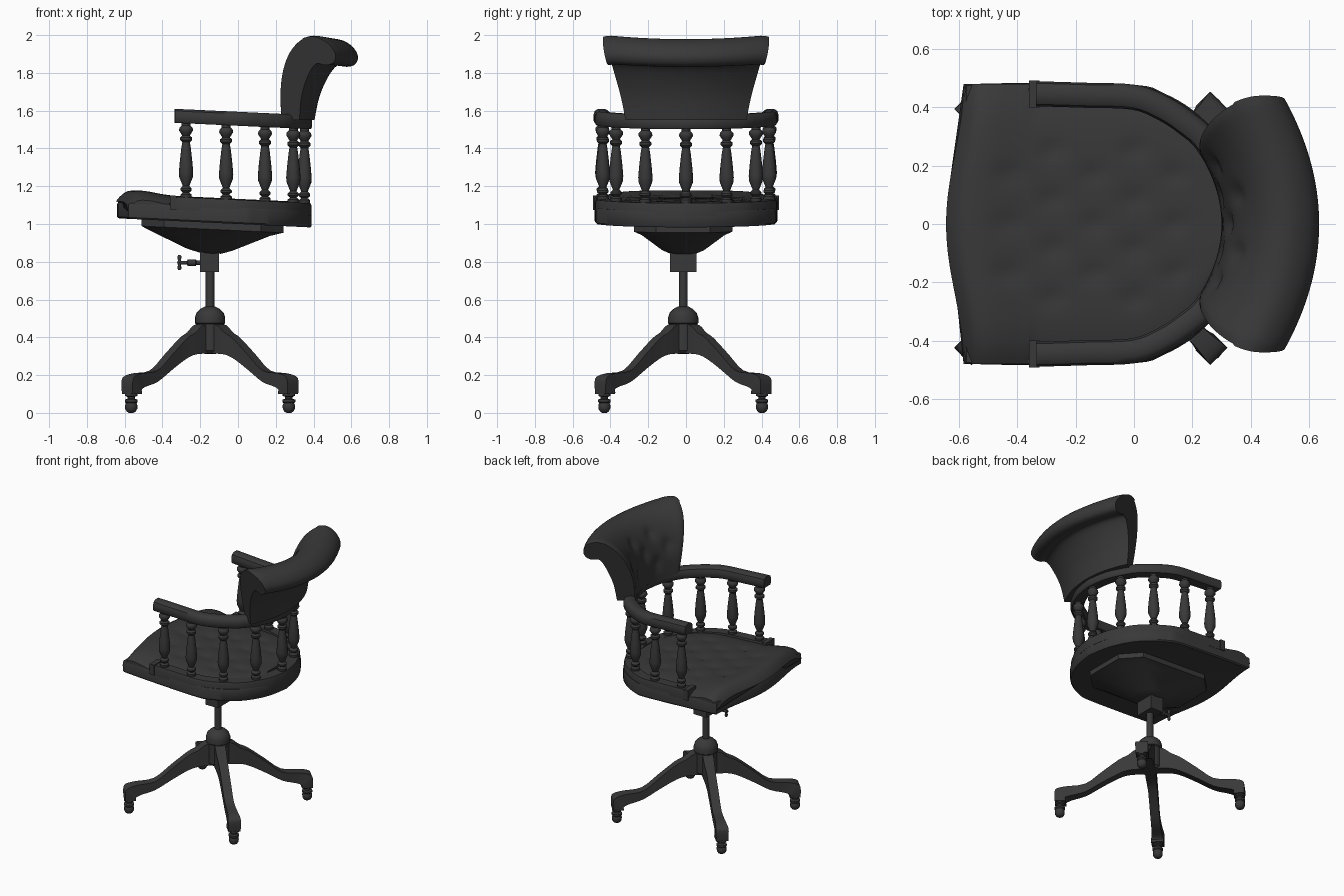
import bpy, bmesh, math
from math import pi, sin, cos, sqrt, exp

if "Cube" in bpy.data.objects:
    bpy.data.objects.remove(bpy.data.objects["Cube"])

TILT = 0.047            # the seat and everything on it leans back
CX, CY = -0.148, -0.015  # pedestal axis

mat = bpy.data.materials.new("dark")
mat.diffuse_color = (0.04, 0.04, 0.04, 1)
mat.use_nodes = True
mat.node_tree.nodes["Principled BSDF"].inputs["Base Color"].default_value = mat.diffuse_color


def loft(name, rings, tilt=False, caps=True, angle=40):
    """Skin a list of closed rings with equal point counts."""
    bm = bmesh.new()
    vs = [[bm.verts.new((x, y, z - TILT * x if tilt else z)) for x, y, z in r] for r in rings]
    n = len(rings[0])
    for a, b in zip(vs, vs[1:]):
        for i in range(n):
            j = (i + 1) % n
            bm.faces.new((a[i], a[j], b[j], b[i]))
    if caps:
        bm.faces.new(vs[0])
        bm.faces.new(vs[-1])
    bmesh.ops.recalc_face_normals(bm, faces=bm.faces)
    me = bpy.data.meshes.new(name)
    bm.to_mesh(me)
    bm.free()
    ob = bpy.data.objects.new(name, me)
    bpy.context.collection.objects.link(ob)
    me.materials.append(mat)
    bpy.ops.object.select_all(action='DESELECT')
    ob.select_set(True)
    bpy.context.view_layer.objects.active = ob
    bpy.ops.object.shade_smooth_by_angle(angle=math.radians(angle))
    return ob


def spline(pts, n=4):
    """Catmull-Rom through points of any dimension."""
    p = [pts[0]] + list(pts) + [pts[-1]]
    out = []
    for i in range(1, len(p) - 2):
        for k in range(n):
            t = k / n
            out.append(tuple(0.5 * (2 * b + (c - a) * t + (2 * a - 5 * b + 4 * c - d) * t * t
                                    + (3 * b - a - 3 * c + d) * t ** 3)
                             for a, b, c, d in zip(*p[i - 1:i + 3])))
    return out + [tuple(pts[-1])]


def lathe(name, prof, cx, cy, dz=0, seg=20):
    return loft(name, [[(cx + r * cos(2 * pi * i / seg), cy + r * sin(2 * pi * i / seg), z + dz)
                        for i in range(seg)] for r, z in prof])


def box(name, x0, x1, y0, y1, z0, z1, tilt=False):
    return loft(name, [[(x0, y0, z), (x1, y0, z), (x1, y1, z), (x0, y1, z)] for z in (z0, z1)], tilt)


def sweep(name, path, section):
    """Carry an (offset, z) section along a plan path."""
    rings = []
    for i, (x, y) in enumerate(path):
        a, b = path[max(i - 1, 0)], path[min(i + 1, len(path) - 1)]
        dx, dy = b[0] - a[0], b[1] - a[1]
        l = math.hypot(dx, dy)
        rings.append([(x + dy / l * o, y - dx / l * o, z) for o, z in section])
    return loft(name, rings, True)


def mirrored(half):
    return half + [(x, -y) for x, y in half[-2::-1]]


def bow(s):
    return 0.06 * (0.5 + 0.5 * cos(pi * s))


def dents(a, b, centres, size):
    return sum(exp(-((a - p) ** 2 + (b - q) ** 2) / size ** 2) for p, q in centres)


# Four curved legs: top edge, bottom edge, half width
stations = spline([(0, .475, 0, .313, .035), (.085, .465, .10, .313, .035), (.14, .425, .16, .305, .033),
                   (.20, .395, .22, .28, .03), (.31, .31, .31, .23, .03), (.42, .225, .42, .165, .03),
                   (.54, .21, .51, .14, .033), (.60, .195, .55, .125, .04), (.62, .17, .55, .11, .042),
                   (.62, .10, .55, .10, .04)], 3)
for k in range(4):
    c, s = cos(pi / 4 + k * pi / 2), sin(pi / 4 + k * pi / 2)
    loft(f"leg_{k+1}", [[(CX + r * c - h * s, CY + r * s + h * c, z)
                         for r, z, h in ((a, b, w), (a, b, -w), (d, e, -w), (d, e, w))]
                        for a, b, d, e, w in stations])
    lathe(f"caster_{k+1}", [(.033, .105), (.033, .09), (.02, .085), (.02, .075), (.034, .07), (.034, .058),
                            (.028, .052), (.033, .04), (.032, .022), (.024, .007), (.012, 0)],
          CX + .59 * c, CY + .59 * s, seg=14)

# Pedestal: hub, dome, column, clamp block, tension screw
lathe("hub", [(.06, .315), (.075, .33), (.075, .48)], CX, CY)
lathe("hub_dome", [(.07, .465), (.08, .475), (.08, .505), (.072, .53), (.052, .55), (.03, .562)], CX, CY)
lathe("column", [(.023, .54), (.023, .78)], CX, CY)
box("clamp_block", -.20, -.10, CY - .07, CY + .07, .745, .86)


def rod(name, prof):
    return loft(name, [[(x, CY + r * cos(a * pi / 6), .795 + r * sin(a * pi / 6)) for a in range(12)]
                       for x, r in prof])


rod("tension_screw", [(-.32, .01), (-.27, .01), (-.265, .018), (-.225, .018), (-.22, .012), (-.19, .012)])
lathe("screw_handle", [(.006, .757), (.011, .765), (.008, .785), (.012, .795), (.008, .805),
                       (.011, .828), (.006, .836)], -.31, CY, seg=10)


# Flared mounting plate under the seat
def chamfered(x0, x1, h, z):
    c, y = h * .45, CY
    return [(x0, y - h + c, z), (x0 + c, y - h, z), (x1 - c, y - h, z), (x1, y - h + c, z),
            (x1, y + h - c, z), (x1 - c, y + h, z), (x0 + c, y + h, z), (x0, y + h - c, z)]


loft("mounting_plate", [chamfered(-.51, .24, .26, 1.01), chamfered(-.51, .24, .26, .965),
                        chamfered(-.47, .17, .22, .945), chamfered(-.27, -.03, .11, .857),
                        chamfered(-.20, -.09, .07, .838)], True, angle=25)

# Seat frame: bowed front, straight sides, round back
side = spline([(-.58, .48), (-.36, .484), (0, .478), (.1, .45), (.2, .392), (.29, .30), (.36, .16), (.39, 0)])
front = [(-.58 - bow(s / 10), .48 * s / 10) for s in range(-9, 10)]
outline = mirrored(side) + front
loft("seat_frame", [[(x * f + .0, y * f, z) for x, y in outline]
                    for f, z in ((.985, 1.0), (1, 1.008), (1, 1.075), (.99, 1.085))], True)

# Rail on the seat and the arm bow above it share one path
path = mirrored(spline([(-.335, .447), (-.17, .442), (0, .435), (.1, .397), (.18, .345), (.25, .28),
                        (.325, .14), (.35, 0)]))
sweep("seat_rail", path, [(-.04, 1.06), (.045, 1.06), (.045, 1.105), (.036, 1.112), (.034, 1.128),
                          (-.034, 1.128), (-.04, 1.112)])
sweep("arm_bow", path, [(-.034, 1.52), (.034, 1.52), (.042, 1.53), (.043, 1.562), (.036, 1.583),
                        (.018, 1.594), (-.018, 1.594), (-.036, 1.583), (-.043, 1.562), (-.042, 1.53)])
for k, sg in (("left", 1), ("right", -1)):
    y0, y1 = sorted((sg * .40, sg * .492))
    box("rail_end_" + k, -.36, -.325, y0, y1, 1.06, 1.134, True)

# Nine turned spindles
turned = [(.024, 1.115), (.03, 1.13), (.03, 1.143), (.017, 1.153), (.03, 1.165), (.03, 1.175), (.017, 1.188),
          (.022, 1.2), (.036, 1.235), (.038, 1.26), (.033, 1.32), (.025, 1.39), (.02, 1.42), (.032, 1.432),
          (.032, 1.445), (.02, 1.455), (.028, 1.468), (.037, 1.482), (.035, 1.497), (.024, 1.508), (.024, 1.53)]
half = [(-.275, .443), (-.063, .44), (.143, .37), (.293, .215), (.352, 0)]
for i, (x, y) in enumerate(mirrored(half)):
    lathe(f"spindle_{i+1}", turned, x, y, -TILT * x, 16)

# Tufted seat cushion, wide in front of the rail and tucked inside it behind
buttons = [(-.42 + .14 * i, (j - (i % 2) * .5) * .17) for i in range(5) for j in range(-2, 4)
           if abs((j - (i % 2) * .5) * .17) < .3]
xs = [-.585, -.58, -.57, -.555, -.535, -.51] + [-.48 + .03 * i for i in range(4)] + [-.363, -.357]
xs += [-.33 + .03 * i for i in range(22)]
rings = []
for X in xs:
    w = .48 if X < -.36 else .41 * sqrt(1 - max(X, 0) ** 2 / .32 ** 2)
    f = min(1, max(0, (-.36 - X) / .22))
    ring = []
    for i in range(41):
        s = -1 + i / 20
        z = 1.133 + .02 * exp(-((X + .49) / .09) ** 2) - .05 * max(0, 1 - (X + .585) / .06) ** 2
        z -= (.05 if X < -.36 else .02) * s ** 6
        z -= .012 * dents(X, w * s, buttons, .035)
        ring.append((X - bow(s) * f, w * s, z))
    rings.append(ring + [(ring[-1][0], w, 1.05), (ring[0][0], -w, 1.05)])
loft("seat_cushion", rings, True, angle=50)

# Scrolled backrest: centre profile x, z and half width at each point
prof = spline([(.30, 1.55, .25), (.308, 1.68, .275), (.335, 1.80, .315), (.385, 1.90, .365), (.455, 1.962, .41),
               (.53, 1.978, .437), (.60, 1.945, .44), (.635, 1.89, .432), (.62, 1.845, .42), (.575, 1.832, .41),
               (.525, 1.838, .395), (.475, 1.775, .375), (.43, 1.67, .345), (.405, 1.55, .32)])
tufts = [(y, z) for z, ys in ((1.66, (-.1, .1)), (1.76, (-.2, 0, .2)), (1.86, (-.1, .1))) for y in ys]
rings = []
for i in range(-24, 25):
    s = i / 24
    end = max(0, abs(s) - .9) / .1
    ring = []
    for k, (x, z, w) in enumerate(prof):
        t = (z - 1.55) / .43
        px = x - (.08 + .05 * t) * s * s
        if k < 17:
            px += .018 * dents(w * s, z, tufts, .035) + .012 * end ** 2
        ring.append((px, w * s, z + .022 * s * s * t - .008 * end ** 2 * t))
    rings.append(ring)
loft("backrest", rings, angle=45)
